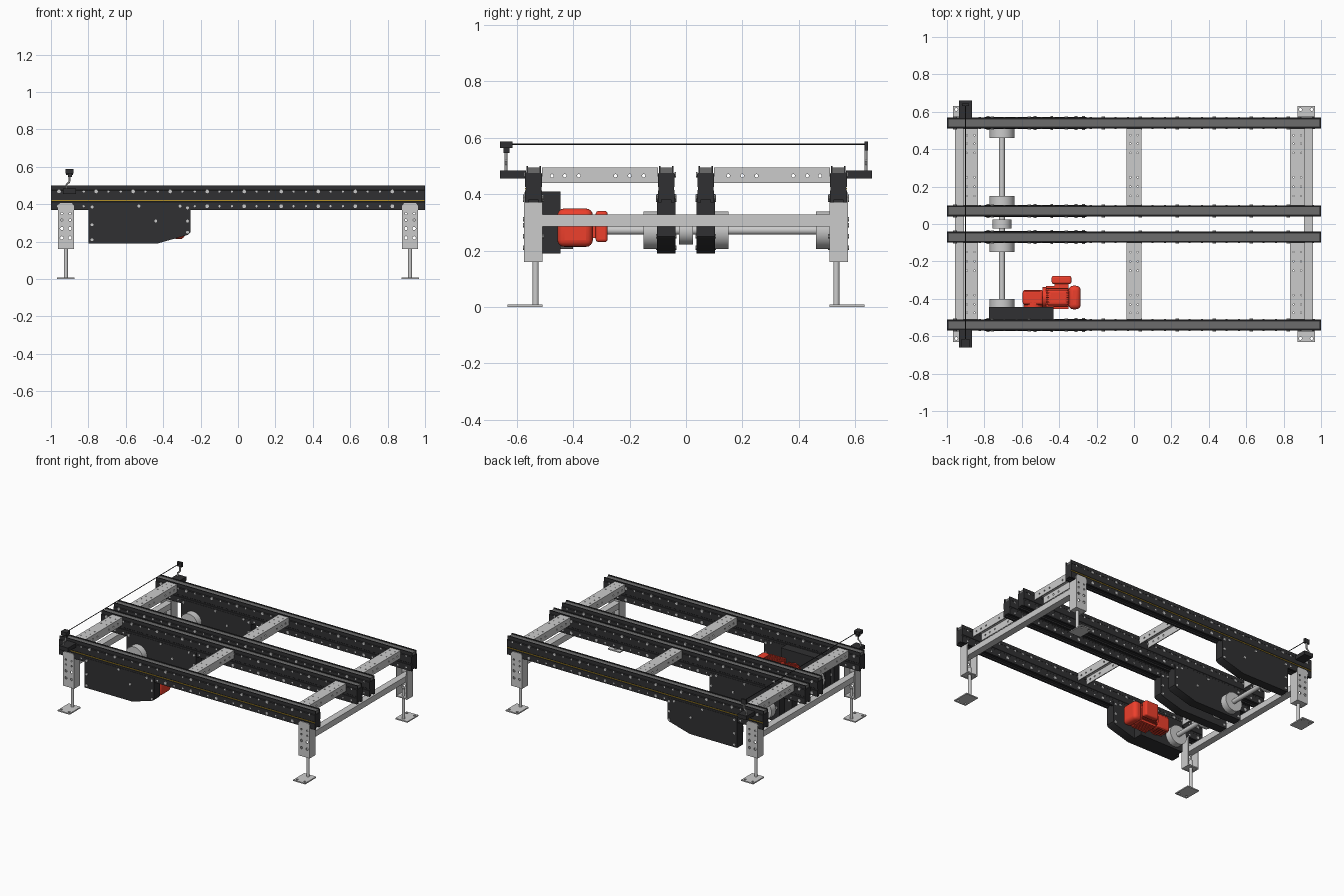
import bpy, bmesh
from math import pi, cos, sin, radians
from mathutils import Matrix, Vector

if "Cube" in bpy.data.objects:
    bpy.data.objects.remove(bpy.data.objects["Cube"])


def material(name, rgb):
    m = bpy.data.materials.new(name)
    m.diffuse_color = (*rgb, 1)
    m.use_nodes = True
    m.node_tree.nodes["Principled BSDF"].inputs["Base Color"].default_value = m.diffuse_color
    return m


BLACK = material("black", (0.03, 0.03, 0.032))
DARK = material("dark_grey", (0.15, 0.15, 0.15))
RED = material("red", (0.85, 0.05, 0.025))
AMBER = material("amber", (0.45, 0.28, 0.02))


def finish(name, bm, mat=None, bevel=0):
    bmesh.ops.recalc_face_normals(bm, faces=bm.faces[:])
    me = bpy.data.meshes.new(name)
    bm.to_mesh(me)
    bm.free()
    ob = bpy.data.objects.new(name, me)
    bpy.context.collection.objects.link(ob)
    if mat:
        me.materials.append(mat)
    if bevel:
        mod = ob.modifiers.new("bevel", 'BEVEL')
        mod.width, mod.segments = bevel, 4
    return ob


def box(bm, x0, x1, y0, y1, z0, z1):
    m = Matrix.Translation(((x0 + x1) / 2, (y0 + y1) / 2, (z0 + z1) / 2)) @ \
        Matrix.Diagonal((abs(x1 - x0), abs(y1 - y0), abs(z1 - z0), 1))
    bmesh.ops.create_cube(bm, size=1, matrix=m)


def cyl(bm, a, b, r, n=32, r2=None):
    a, b = Vector(a), Vector(b)
    rot = (b - a).to_track_quat('Z', 'Y').to_matrix().to_4x4()
    bmesh.ops.create_cone(bm, cap_ends=True, segments=n, radius1=r, radius2=r2 or r,
                          depth=(b - a).length, matrix=Matrix.Translation((a + b) / 2) @ rot)


AXES = {'x': ((0, 0, 1), (1, 0, 0), (0, 1, 0)),
        'y': ((1, 0, 0), (0, 0, -1), (0, 1, 0)),
        'z': ((1, 0, 0), (0, 1, 0), (0, 0, 1))}


def plate(bm, axis, outline, lo, hi, holes=()):
    """Extruded outline with round through holes (u, v, r), lying across the given axis."""
    cu = bpy.data.curves.new("tmp", 'CURVE')
    cu.dimensions, cu.fill_mode, cu.extrude = '2D', 'BOTH', abs(hi - lo) / 2
    loops = [outline] + [[(u + r * cos(k * pi / 6), v + r * sin(k * pi / 6)) for k in range(12)]
                         for u, v, r in holes]
    for pts in loops:
        s = cu.splines.new('POLY')
        s.points.add(len(pts) - 1)
        for p, (u, v) in zip(s.points, pts):
            p.co = (u, v, 0, 1)
        s.use_cyclic_u = True
    ob = bpy.data.objects.new("tmp", cu)
    bpy.context.collection.objects.link(ob)
    dg = bpy.context.evaluated_depsgraph_get()
    me = bpy.data.meshes.new_from_object(ob.evaluated_get(dg))
    off = Vector([(lo + hi) / 2 if axis == c else 0 for c in 'xyz'])
    me.transform(Matrix.Translation(off) @ Matrix(AXES[axis]).to_4x4())
    bm.from_mesh(me)
    bmesh.ops.remove_doubles(bm, verts=bm.verts[:], dist=1e-5)
    bpy.data.objects.remove(ob)
    bpy.data.meshes.remove(me)


def rect(u0, u1, v0, v1):
    return [(u0, v0), (u1, v0), (u1, v1), (u0, v1)]


RAILS = {"front_outer": -0.54, "front_inner": -0.07, "back_inner": 0.07, "back_outer": 0.54}
half = [(0.016, 0.37), (0.03, 0.37), (0.03, 0.412), (0.028, 0.414), (0.028, 0.424), (0.03, 0.426),
        (0.03, 0.472), (0.026, 0.476), (0.026, 0.5), (0.02, 0.5), (0.02, 0.474)]
drive = [(-0.8, 0.40), (-0.8, 0.19), (-0.43, 0.19), (-0.27, 0.235), (-0.255, 0.25), (-0.255, 0.40)]

for name, cy in RAILS.items():
    # grooved conveyor rail
    bm = bmesh.new()
    prof = [(cy + u, v) for u, v in half] + [(cy - u, v) for u, v in reversed(half)]
    prof = [(cy - 0.016, 0.38), (cy + 0.016, 0.38)] + prof
    plate(bm, 'x', prof, -1, 1)
    finish(name + "_rail", bm, BLACK)
    # chain in the top groove
    bm = bmesh.new()
    box(bm, -0.995, 0.995, cy - 0.02, cy + 0.02, 0.472, 0.494)
    finish(name + "_chain", bm, DARK)
    # amber strips in the side grooves
    if abs(cy) > 0.3:
        bm = bmesh.new()
        s = 1 if cy > 0 else -1
        box(bm, -0.998, 0.998, cy + s * 0.027, cy + s * 0.0305, 0.416, 0.422)
        finish(name + "_amber_strip", bm, AMBER)
    # bolt rows on both faces
    bm = bmesh.new()
    for s in (-1, 1):
        for i in range(30):
            x = -0.957 + i * 0.066
            for z in (0.468, 0.389):
                if z < 0.4 and -0.8 < x < -0.25:
                    continue
                big = i % 3 == 0
                cyl(bm, (x, cy + s * 0.029, z), (x, cy + s * (0.034 if big else 0.031), z),
                    0.01 if big else 0.006, 10)
    finish(name + "_rail_bolts", bm)
    # drive housing hanging below the rail
    bm = bmesh.new()
    plate(bm, 'y', drive, cy - 0.032, cy + 0.032)
    finish(name + "_drive_housing", bm, BLACK)
    bm = bmesh.new()
    for s in (-1, 1):
        for x, z in ((-0.78, 0.385), (-0.78, 0.29), (-0.78, 0.21), (-0.53, 0.39), (-0.31, 0.39),
                     (-0.44, 0.31), (-0.27, 0.38), (-0.27, 0.31), (-0.27, 0.25)):
            cyl(bm, (x, cy + s * 0.03, z), (x, cy + s * 0.037, z), 0.008, 10)
    finish(name + "_housing_bolts", bm)

# cross channels between outer and inner rails
for label, cx in (("left", -0.873), ("middle", 0), ("right", 0.873)):
    for side, s in (("front", -1), ("back", 1)):
        y0, y1 = sorted((s * 0.10, s * 0.51))
        ys = [s * v for v in (0.15, 0.2, 0.25, 0.38, 0.43, 0.475)]
        bm = bmesh.new()
        plate(bm, 'z', rect(cx - 0.04, cx + 0.04, y0, y1), 0.489, 0.495,
              [(cx + d, y, 0.004) for d in (-0.02, 0.02) for y in ys])
        for d in (-1, 1):
            plate(bm, 'x', rect(y0, y1, 0.44, 0.489), cx + d * 0.034, cx + d * 0.04,
                  [(y, 0.465, 0.006) for y in ys])
        finish(f"{side}_{label}_cross_channel", bm)

# lower cross beams joining the legs
for label, s in (("left", -1), ("right", 1)):
    bm = bmesh.new()
    x0, x1 = sorted((s * 0.91, s * 0.958))
    box(bm, x0, x1, -0.565, 0.565, 0.285, 0.327)
    finish(label + "_lower_beam", bm)

# legs with adjustable feet
for lx, sx in (("left", -1), ("right", 1)):
    for ly, sy in (("front", -1), ("back", 1)):
        cx, n = sx * 0.92, f"{ly}_{lx}_"
        bm = bmesh.new()
        web = [(cx - 0.043, 0.16), (cx + 0.043, 0.16), (cx + 0.043, 0.39), (cx + 0.032, 0.405),
               (cx - 0.032, 0.405), (cx - 0.043, 0.39)]
        plate(bm, 'y', web, sy * 0.569, sy * 0.575,
              [(cx + d, z, 0.009) for d in (-0.022, 0.022) for z in (0.22, 0.27)] +
              [(cx + d, z, 0.006) for d in (-0.022, 0.022) for z in (0.315, 0.35)])
        ya, yb = sorted((sy * 0.508, sy * 0.569))
        for d in (-1, 1):
            box(bm, cx + d * 0.037, cx + d * 0.043, ya, yb, 0.16, 0.372)
        box(bm, cx - 0.037, cx + 0.037, ya, yb, 0.162, 0.17)
        finish(n + "leg", bm)
        bm = bmesh.new()
        cyl(bm, (cx, sy * 0.533, 0.006), (cx, sy * 0.533, 0.22), 0.011, 20)
        finish(n + "leg_rod", bm)
        bm = bmesh.new()
        ya, yb = sorted((sy * 0.508, sy * 0.632))
        plate(bm, 'z', rect(cx - 0.047, cx + 0.047, ya, yb), 0, 0.008,
              [(cx + d, sy * 0.612, 0.008) for d in (-0.03, 0.03)])
        finish(n + "foot", bm)

# drive shaft, hubs and coupling
SX, SZ = -0.706, 0.272
bm = bmesh.new()
cyl(bm, (SX, -0.5, SZ), (SX, 0.5, SZ), 0.016)
finish("drive_shaft", bm)
for name, a, b, r in (("front_outer_hub", -0.445, -0.40, 0.067), ("front_inner_hub", -0.15, -0.10, 0.067),
                      ("shaft_coupling", -0.024, 0.024, 0.05), ("back_inner_hub", 0.10, 0.15, 0.067),
                      ("back_outer_hub", 0.46, 0.51, 0.067)):
    bm = bmesh.new()
    cyl(bm, (SX, a, SZ), (SX, b, SZ), r, 48)
    finish(name, bm)

# motor-side cover
bm = bmesh.new()
plate(bm, 'y', [(-0.775, 0.41), (-0.775, 0.19), (-0.43, 0.19), (-0.43, 0.41)], -0.51, -0.445)
finish("motor_side_cover", bm, BLACK)

# gear motor
MY, MZ = -0.393, 0.281
bm = bmesh.new()
box(bm, -0.475, -0.34, MY - 0.056, MY + 0.056, MZ - 0.06, MZ + 0.06)
finish("motor_body", bm, RED, 0.03)
bm = bmesh.new()
box(bm, -0.35, -0.285, MY - 0.063, MY + 0.063, MZ - 0.068, MZ + 0.068)
finish("motor_fan_cover", bm, RED, 0.025)
bm = bmesh.new()
for k in range(-4, 5):
    d = k * 0.012
    box(bm, -0.47, -0.35, MY + d - 0.002, MY + d + 0.002, MZ - 0.066, MZ + 0.066)
    box(bm, -0.47, -0.35, MY - 0.062, MY + 0.062, MZ + d - 0.002, MZ + d + 0.002)
finish("motor_fins", bm, RED)
bm = bmesh.new()
cyl(bm, (-0.49, MY, MZ), (-0.465, MY, MZ), 0.055)
cyl(bm, (-0.54, -0.45, MZ), (-0.54, MY, MZ), 0.05)
finish("motor_flange", bm, RED)
bm = bmesh.new()
box(bm, -0.595, -0.485, MY - 0.041, MY + 0.041, MZ - 0.05, MZ + 0.05)
finish("gearbox", bm, RED, 0.015)
bm = bmesh.new()
for k in range(-2, 3):
    d = k * 0.016
    box(bm, -0.585, -0.5, MY + d - 0.002, MY + d + 0.002, MZ - 0.055, MZ + 0.055)
finish("gearbox_ribs", bm, RED)
bm = bmesh.new()
box(bm, -0.44, -0.335, -0.32, -0.278, 0.23, 0.34)
finish("terminal_box", bm, RED, 0.01)
bm = bmesh.new()
box(bm, -0.425, -0.35, -0.35, -0.315, 0.245, 0.325)
finish("terminal_box_neck", bm, RED)

# sensor brackets, posts and heads
for side, s in (("front", -1), ("back", 1)):
    bm = bmesh.new()
    y0, y1 = sorted((s * 0.568, s * 0.66))
    box(bm, -0.935, -0.866, y0, y1, 0.455, 0.483)
    finish(side + "_sensor_bracket", bm, BLACK)
    bm = bmesh.new()
    y = s * 0.638
    pts = [(-0.918, y, 0.48), (-0.918, y, 0.505), (-0.9, y, 0.52), (-0.9, y, 0.565)]
    for a, b in zip(pts, pts[1:]):
        cyl(bm, a, b, 0.005, 12)
    finish(side + "_sensor_post", bm)
bm = bmesh.new()
box(bm, -0.922, -0.88, -0.66, -0.615, 0.563, 0.587)
box(bm, -0.91, -0.888, -0.647, -0.625, 0.545, 0.565)
finish("sensor_head", bm, BLACK)
bm = bmesh.new()
box(bm, -0.92, -0.882, 0.632, 0.645, 0.555, 0.587)
finish("sensor_reflector", bm, BLACK)
bm = bmesh.new()
cyl(bm, (-0.9, -0.63, 0.577), (-0.9, 0.635, 0.577), 0.0025, 8)
finish("sensor_beam", bm, BLACK)

# smooth round parts, keep edges sharp
bpy.ops.object.select_all(action='SELECT')
bpy.context.view_layer.objects.active = bpy.context.selected_objects[0]
bpy.ops.object.shade_smooth_by_angle(angle=radians(30))
